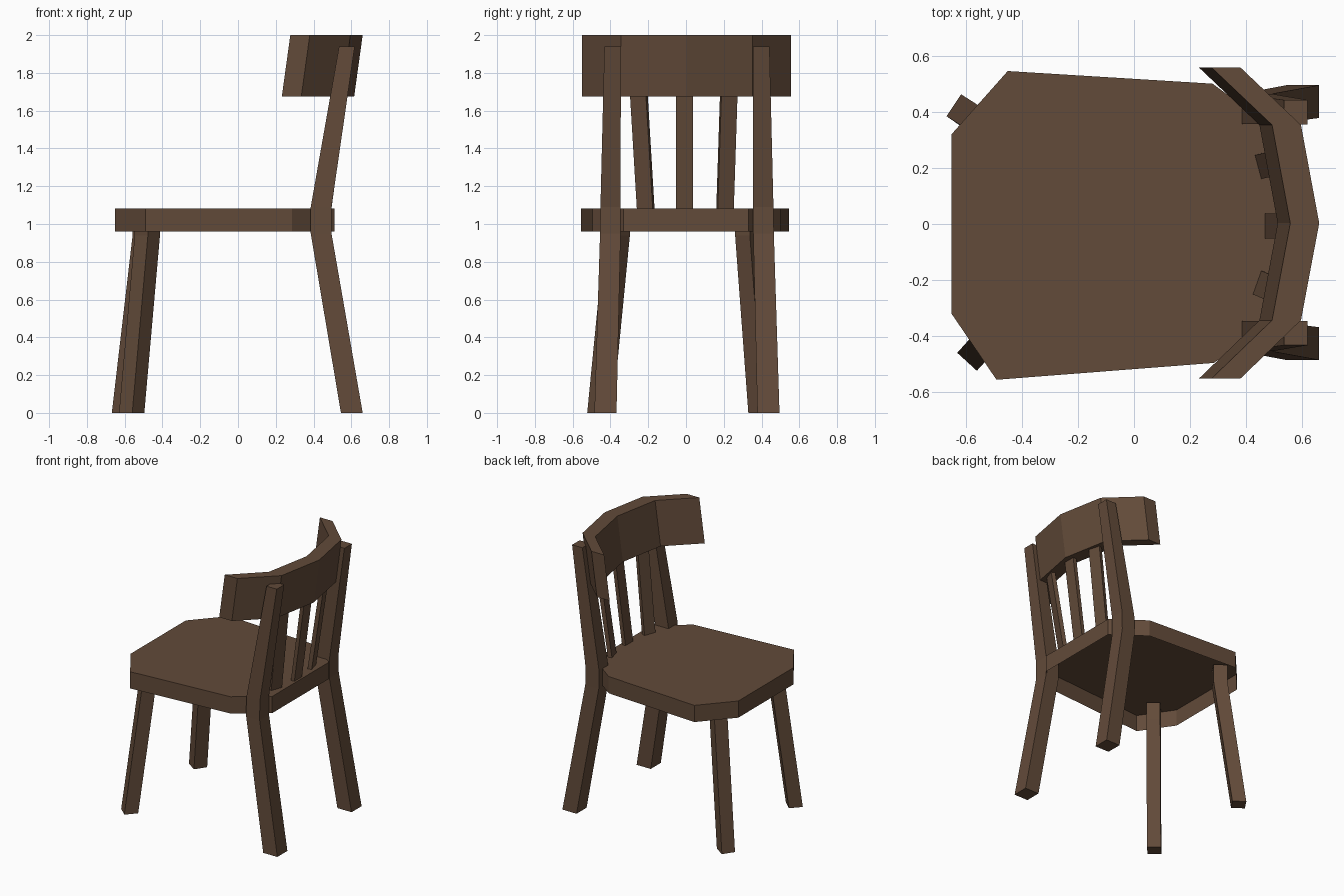
import bpy, bmesh

if "Cube" in bpy.data.objects:
    bpy.data.objects.remove(bpy.data.objects["Cube"])

wood = bpy.data.materials.new("dark brown wood")
wood.diffuse_color = (0.122, 0.069, 0.041, 1)
wood.use_nodes = True
wood.node_tree.nodes["Principled BSDF"].inputs["Base Color"].default_value = wood.diffuse_color


def loft(name, rings, cap_start=True, cap_end=True):
    """Join equal-sized point rings (bottom to top) into one flat-shaded mesh."""
    bm = bmesh.new()
    rows = [[bm.verts.new(p) for p in ring] for ring in rings]
    for lo, hi in zip(rows, rows[1:]):
        n = len(lo)
        for i in range(n):
            j = (i + 1) % n
            bm.faces.new((lo[i], lo[j], hi[j], hi[i]))
    if cap_start:
        bm.faces.new(rows[0][::-1])
    if cap_end:
        bm.faces.new(rows[-1])
    me = bpy.data.meshes.new(name)
    if cap_start and cap_end:
        bmesh.ops.recalc_face_normals(bm, faces=bm.faces)
    bm.to_mesh(me)
    bm.free()
    me.materials.append(wood)
    ob = bpy.data.objects.new(name, me)
    bpy.context.collection.objects.link(ob)
    return ob


def rect(x0, x1, y0, y1, z):
    return [(x0, y0, z), (x1, y0, z), (x1, y1, z), (x0, y1, z)]


def at(points, z, dx=0, dy=0):
    return [(x + dx, y + dy, z) for x, y in points]


# Seat: octagonal slab, open underneath (counter-clockwise outline)
seat = [(-0.65, -0.32), (-0.49, -0.555), (0.285, -0.495), (0.51, -0.33),
        (0.51, 0.33), (0.28, 0.50), (-0.45, 0.545), (-0.65, 0.32)]
loft("seat", [at(seat, 0.96), at(seat, 1.083)], cap_start=False)

# Rear legs that bend at the seat and become the back posts
for name, s, off in (("rear_leg_right", -1, 0), ("rear_leg_left", 1, 0.01)):
    rings = []
    for z, x0, x1, a, b in ((0, 0.545, 0.66, 0.368, 0.485),
                            (0.95, 0.385, 0.495, 0.346, 0.455),
                            (1.09, 0.385, 0.495, 0.346, 0.453),
                            (1.94, 0.535, 0.618, 0.345, 0.432)):
        rings.append(rect(x0, x1, s * a + off, s * b + off, z))
    loft(name, rings)

# Front legs: turned square section, splayed, upright stub inside the seat
for name, foot, dx, dy in (
        ("front_leg_right", [(-0.63, -0.459), (-0.56, -0.523),
                             (-0.496, -0.453), (-0.566, -0.389)], 0.083, 0.092),
        ("front_leg_left", [(-0.668, 0.384), (-0.59, 0.33),
                            (-0.537, 0.408), (-0.616, 0.462)], 0.11, -0.07)):
    loft(name, [at(foot, 0), at(foot, 0.94, dx, dy), at(foot, 1.07, dx, dy)])

# Curved backrest: C-shaped strip, lofted along its length, leaning backwards
lean, thick = 0.045, 0.103
rings = []
for x, y in ((0.38, -0.55), (0.595, -0.343), (0.66, 0.003), (0.595, 0.353), (0.38, 0.557)):
    rings.append([(x - lean - thick, y, 1.675), (x - lean, y, 1.675),
                  (x, y, 2.0), (x - thick, y, 2.0)])
loft("backrest", rings)

# Back slats: front edge ends at the seat, sideways shift at the top
t = 0.028
for name, p, q, nx, ny, dy in (
        ("slat_middle", (0.466, -0.052), (0.466, 0.037), t, 0, 0),
        ("slat_right", (0.423, -0.25), (0.453, -0.166), t, -0.01, -0.037),
        ("slat_left", (0.453, 0.16), (0.43, 0.245), t, 0.008, 0.02)):
    base = [p, (p[0] + nx, p[1] + ny), (q[0] + nx, q[1] + ny), q]
    loft(name, [at(base, 1.075), at(base, 1.69, 0.083, dy)])
